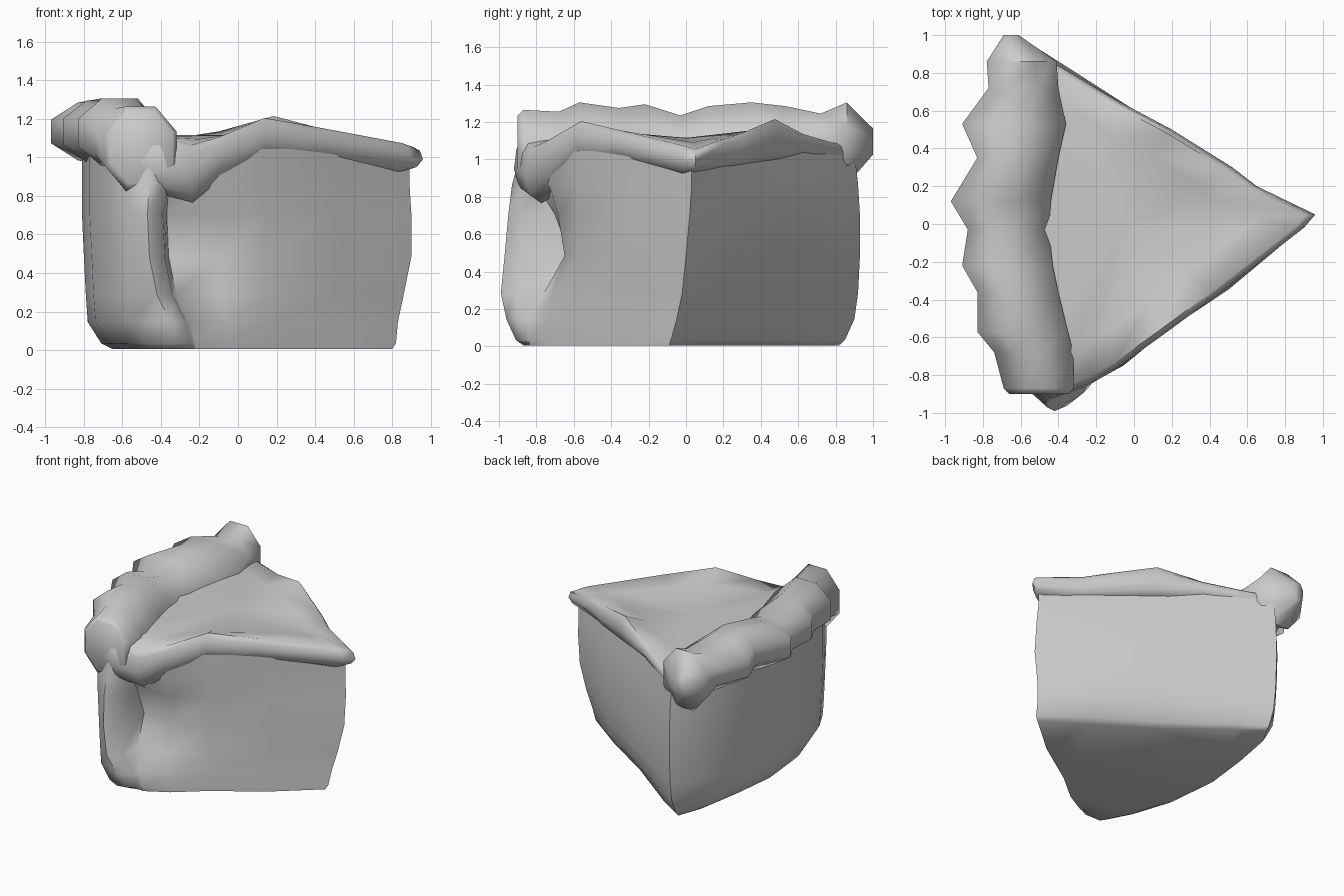
import bpy, bmesh, math


def loft(name, rings, angle=40, centre=None):
    """Skin equal-length closed rings and cap both ends."""
    bm = bmesh.new()
    vr = [[bm.verts.new(p) for p in r] for r in rings]
    n = len(vr[0])
    for a, b in zip(vr, vr[1:]):
        for i in range(n):
            j = (i + 1) % n
            bm.faces.new((a[i], a[j], b[j], b[i]))
    bm.faces.new(vr[0][::-1])
    if centre:
        c = bm.verts.new(centre)
        for i in range(n):
            bm.faces.new((vr[-1][i], vr[-1][(i + 1) % n], c))
    else:
        bm.faces.new(vr[-1])
    bmesh.ops.triangulate(bm, faces=[f for f in bm.faces if len(f.verts) > 4])
    bmesh.ops.recalc_face_normals(bm, faces=bm.faces)
    me = bpy.data.meshes.new(name)
    bm.to_mesh(me)
    bm.free()
    ob = bpy.data.objects.new(name, me)
    bpy.context.collection.objects.link(ob)
    bpy.ops.object.select_all(action='DESELECT')
    ob.select_set(True)
    bpy.context.view_layer.objects.active = ob
    bpy.ops.object.shade_smooth_by_angle(angle=math.radians(angle))
    return ob


# Cake slice with its outer icing wall; the notch deepens at mid height.
# Near the base the outer wall tucks in and the icing column flares sideways.
def body_ring(z, wall, side, tip, tip_y, notch, bulge, flare):
    pts = [(tip, tip_y), (0.5, 0.3 - side * 1.8), (0.1, 0.54 - side * 1.6),
           (-0.32, 0.81 - side), (-0.51, 0.93 - side),
           (-0.67 + wall * 0.6, 0.75 - side), (-0.77 + wall, 0.35),
           (-0.81 + wall, 0.0), (-0.77 + wall, -0.4),
           (-0.67 + wall, -0.7), (-0.58 + wall, -0.87),
           (-0.46 + flare, -0.9 - bulge),
           (-0.38 + flare, -0.86 - bulge * 0.6),
           (-0.36 + flare, notch), (-0.1 + flare / 3, notch * 0.45 - 0.37),
           (0.15, -0.58), (0.5, -0.32 + tip_y * 0.3)]
    return [(x, y, z) for x, y in pts]


loft("cake_body", [
    body_ring(0.02, 0.16, 0.11, 0.80, -0.09, -0.84, -0.05, 0.14),
    body_ring(0.05, 0.10, 0.08, 0.82, -0.08, -0.84, 0.01, 0.14),
    body_ring(0.16, 0.03, 0.03, 0.83, -0.05, -0.84, 0.06, 0.11),
    body_ring(0.30, 0.02, 0.01, 0.86, -0.02, -0.76, 0.09, 0.04),
    body_ring(0.50, 0.01, 0.00, 0.90, 0.0, -0.62, 0.07, 0.0),
    body_ring(0.72, 0.0, 0.00, 0.90, 0.02, -0.70, 0.05, -0.01),
    body_ring(0.88, 0.0, 0.01, 0.89, 0.03, -0.80, 0.03, 0.0),
    body_ring(1.06, 0.0, 0.03, 0.89, 0.03, -0.80, -0.02, 0.0)], 60)

# Top icing slab: x, y, rim height, underside height
rim = [(0.96, 0.05, 1.07, 0.97), (0.65, 0.2, 1.12, 0.99),
       (0.52, 0.3, 1.15, 1.01), (0.2, 0.5, 1.23, 1.05),
       (-0.1, 0.66, 1.15, 1.06), (-0.4, 0.84, 1.1, 1.02),
       (-0.58, 0.88, 1.12, 0.98), (-0.74, 0.5, 1.14, 1.0),
       (-0.81, 0.0, 1.14, 1.0), (-0.74, -0.5, 1.14, 1.0),
       (-0.6, -0.88, 1.14, 0.93), (-0.42, -0.92, 1.12, 0.88),
       (-0.25, -0.86, 1.08, 0.84), (-0.1, -0.77, 1.12, 0.94),
       (0.15, -0.59, 1.22, 1.05), (0.45, -0.37, 1.17, 1.04),
       (0.9, -0.02, 1.09, 0.96)]


def rim_ring(scale, mix, flat=0):
    return [(-0.1 + (x + 0.1) * scale, y * scale,
             (b + (t - b) * mix) * (1 - flat) + 1.13 * flat)
            for x, y, t, b in rim]


loft("top_icing", [rim_ring(0.9, -0.25), rim_ring(0.97, -0.05),
                   rim_ring(1.0, 0.35), rim_ring(0.985, 0.8),
                   rim_ring(0.95, 1.0), rim_ring(0.7, 1.0, 0.6)],
     60, centre=(-0.05, 0.0, 1.13))

# Piped border: y, left x, right x, bottom z, top z
border = [(1.0, -0.69, -0.61, 1.04, 1.18), (0.86, -0.78, -0.41, 0.88, 1.32),
          (0.72, -0.77, -0.40, 0.96, 1.26), (0.53, -0.91, -0.42, 0.99, 1.3),
          (0.35, -0.83, -0.46, 0.98, 1.32), (0.12, -0.97, -0.5, 1.0, 1.3),
          (-0.03, -0.88, -0.51, 0.99, 1.25), (-0.22, -0.91, -0.49, 0.99, 1.31),
          (-0.36, -0.83, -0.46, 0.98, 1.29), (-0.57, -0.83, -0.41, 0.97, 1.32),
          (-0.68, -0.74, -0.38, 0.93, 1.27), (-0.87, -0.69, -0.32, 0.84, 1.28),
          (-0.9, -0.66, -0.34, 0.88, 1.25)]
rings = []
for y, l, r, b, t in border:
    ring = []
    for i in range(8):
        a = math.radians(22.5 + 45 * i)
        # the inner lower flank spreads onto the slab
        spread = 0.06 if i in (0, 7) and abs(y) < 0.7 else 0
        ring.append(((l + r) / 2 + math.cos(a) * (r - l) / 1.85 + spread,
                     y, (b + t) / 2 + math.sin(a) * (t - b) / 1.85 - spread))
    rings.append(ring)
loft("piped_border", rings, 60)

# Keep the lowest point on the ground
for ob in bpy.data.objects:
    ob.location.z -= 0.015
